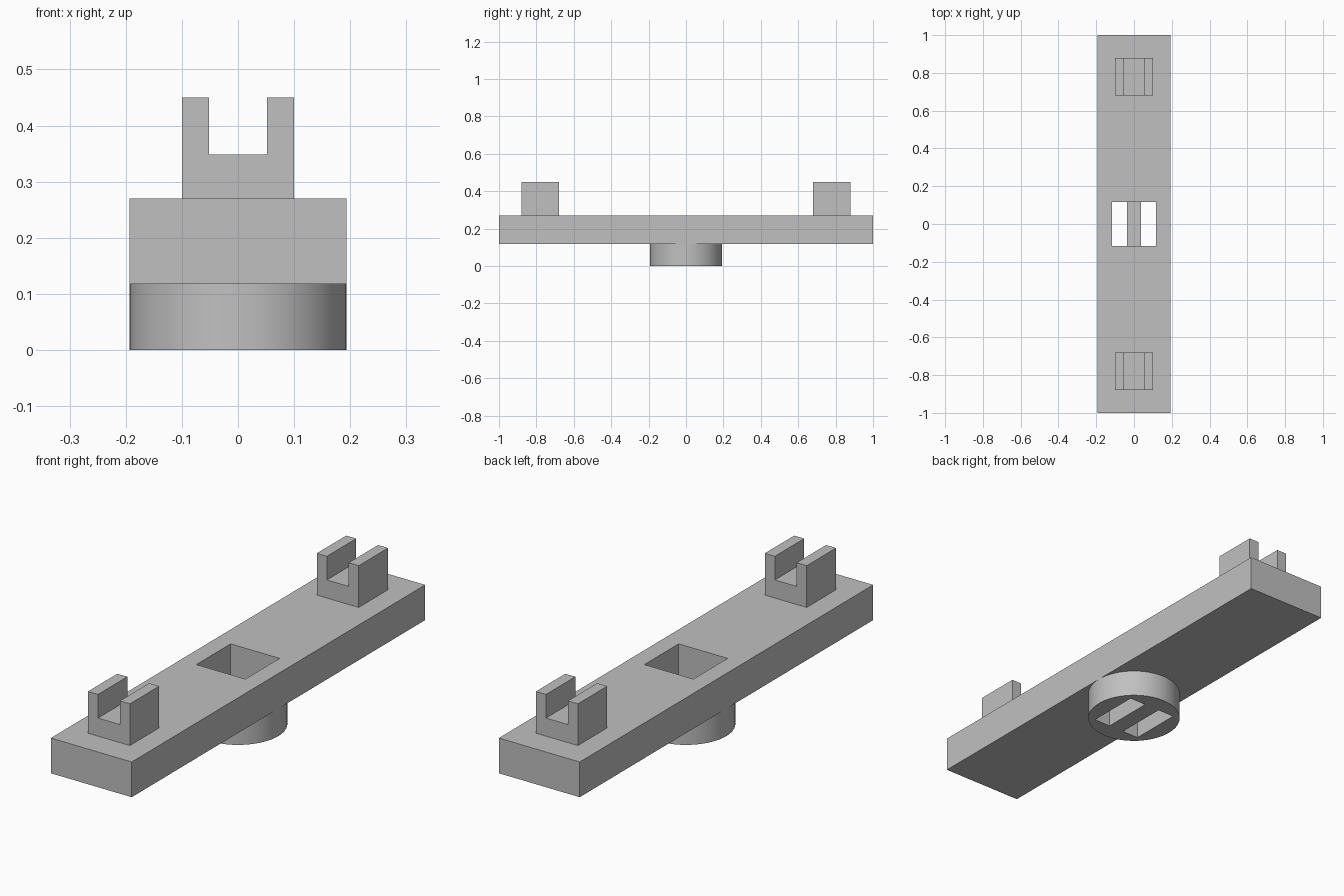
import bpy, bmesh, math

if "Cube" in bpy.data.objects:
    bpy.data.objects.remove(bpy.data.objects["Cube"])

grey = bpy.data.materials.new("light grey")
grey.diffuse_color = (0.53, 0.53, 0.53, 1)
grey.use_nodes = True
grey.node_tree.nodes["Principled BSDF"].inputs["Base Color"].default_value = grey.diffuse_color


def make_object(name, bm):
    bmesh.ops.recalc_face_normals(bm, faces=bm.faces)
    mesh = bpy.data.meshes.new(name)
    bm.to_mesh(mesh)
    bm.free()
    mesh.materials.append(grey)
    obj = bpy.data.objects.new(name, mesh)
    bpy.context.collection.objects.link(obj)
    return obj


def box(name, x, y, z):
    """Box from (low, high) pairs on each axis."""
    bm = bmesh.new()
    bmesh.ops.create_cube(bm, size=1)
    for v in bm.verts:
        v.co = [r[0] if c < 0 else r[1] for c, r in zip(v.co, (x, y, z))]
    return make_object(name, bm)


def cut(target, cutter):
    mod = target.modifiers.new("cut", 'BOOLEAN')
    mod.operation = 'DIFFERENCE'
    mod.solver = 'EXACT'
    mod.object = cutter
    cutter.hide_render = True
    cutter.hide_set(True)


HALF_W, PLATE_Z, TOP_Z, HOLE = 0.193, 0.118, 0.27, 0.117

# Long plate with a square window in the middle
plate = box("plate", (-HALF_W, HALF_W), (-1, 1), (PLATE_Z, TOP_Z))
cut(plate, box("window_cutter", (-HOLE, HOLE), (-HOLE, HOLE), (0.05, 0.4)))

# Round hub below, with two slots leaving a bar across the window
bm = bmesh.new()
bmesh.ops.create_cone(bm, cap_ends=True, segments=64, radius1=HALF_W,
                      radius2=HALF_W, depth=PLATE_Z)
bmesh.ops.translate(bm, verts=bm.verts, vec=(0, 0, PLATE_Z / 2))
hub = make_object("hub", bm)
for side, x in (("left", (-HOLE, -0.037)), ("right", (0.037, HOLE))):
    cut(hub, box(side + "_slot_cutter", x, (-HOLE, HOLE), (-0.1, 0.3)))
bpy.context.view_layer.objects.active = hub
hub.select_set(True)
bpy.ops.object.shade_smooth_by_angle(angle=math.radians(30))
hub.select_set(False)

# U-shaped clips near both ends
right_half = [(0.1, TOP_Z), (0.1, 0.45), (0.052, 0.45), (0.052, 0.348)]
profile = right_half + [(-x, z) for x, z in reversed(right_half)]
for name, y in (("front_clip", -0.88), ("back_clip", 0.68)):
    bm = bmesh.new()
    face = bm.faces.new([bm.verts.new((x, y, z)) for x, z in profile])
    new = bmesh.ops.extrude_face_region(bm, geom=[face])["geom"]
    bmesh.ops.translate(bm, vec=(0, 0.2, 0),
                        verts=[v for v in new if isinstance(v, bmesh.types.BMVert)])
    make_object(name, bm)
